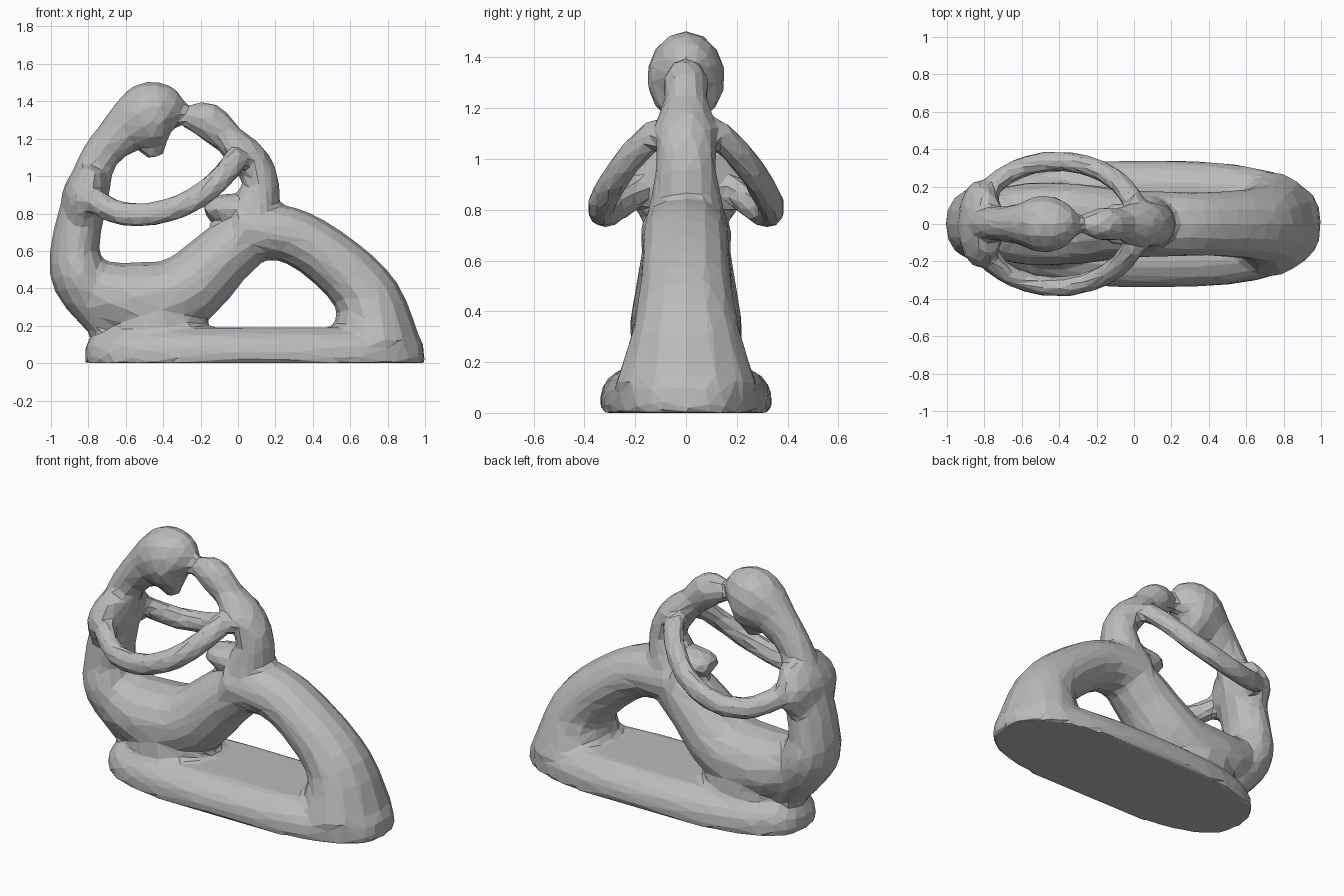
import bpy
import bmesh
from math import cos, sin, pi, tau, copysign
from mathutils import Vector

if "Cube" in bpy.data.objects:
    bpy.data.objects.remove(bpy.data.objects["Cube"])

GREY = (.5, .5, .5, 1)
stone = bpy.data.materials.new("grey stone")
stone.use_nodes = True
stone.diffuse_color = GREY
stone.node_tree.nodes["Principled BSDF"].inputs["Base Color"].default_value = GREY

parts = []


def loft(name, rings):
    """Skin a list of equal point loops and cap both ends."""
    bm = bmesh.new()
    loops = [[bm.verts.new(point) for point in ring] for ring in rings]
    for lower, upper in zip(loops, loops[1:]):
        for i in range(len(lower)):
            bm.faces.new((lower[i - 1], lower[i], upper[i], upper[i - 1]))
    bm.faces.new(loops[0])
    bm.faces.new(loops[-1])
    bmesh.ops.recalc_face_normals(bm, faces=bm.faces)
    mesh = bpy.data.meshes.new(name)
    bm.to_mesh(mesh)
    bm.free()
    mesh.materials.append(stone)
    obj = bpy.data.objects.new(name, mesh)
    bpy.context.collection.objects.link(obj)
    parts.append(obj)


def smooth_path(points, steps=4):
    """Pass a flowing curve through the points, radius included."""
    padded = [points[0]] + points + [points[-1]]
    curve = []
    for before, start, end, after in zip(padded, padded[1:], padded[2:], padded[3:]):
        for step in range(steps):
            t = step / steps
            leave, arrive = (end - before) / 2, (after - start) / 2
            bend = (end - start) * 3 - leave * 2 - arrive
            twist = (start - end) * 2 + leave + arrive
            curve.append(start + leave * t + bend * t * t + twist * t ** 3)
    return curve + [points[-1]]


def sweep(name, points, widen=1, sides=14):
    """Sweep an ellipse along points that carry their radius as w."""
    curve = smooth_path(points)
    angles = [k * tau / sides for k in range(sides)]
    rings = []
    for i, point in enumerate(curve):
        along = curve[min(i + 1, len(curve) - 1)] - curve[max(i - 1, 0)]
        along = along.xyz.normalized()
        up = along.cross(Vector((0, 1, 0))).normalized()
        side = up.cross(along) * widen
        rings.append([point.xyz + (up * cos(a) + side * sin(a)) * point.w for a in angles])
    loft(name, rings)


def limb(name, widen, *path):
    """Sweep along the middle plane; each stop is x, z and radius."""
    sweep(name, [Vector((x, 0, z, radius)) for x, z, radius in path], widen)


def soft_power(value):
    return copysign(abs(value) ** .75, value)


def slab_ring(level, sides=40):
    """One outline of the plinth, drawn in more towards the top."""
    inset = .12 * level ** 4
    angles = [k * tau / sides for k in range(sides)]
    return [(.09 + (.91 - inset) * soft_power(cos(a)),
             (.34 - inset) * soft_power(sin(a)), .19 * level) for a in angles]


# Plinth: rounded slab with soft edges
loft("plinth", [slab_ring(k / 5) for k in range(6)])

# Long stretched legs, from the waist down to the plinth
limb("legs", 1.15, (0, .7, .16), (.26, .69, .15), (.49, .56, .155), (.69, .35, .18), (.73, .1, .25))

# Lap sweeping from the waist into the broad seat
limb("lap", 1.1, (.1, .72, .15), (-.08, .57, .17), (-.31, .37, .2), (-.6, .34, .2), (-.82, .42, .15))
limb("seat", .8, (-.43, .1, .28), (-.46, .25, .28), (-.56, .4, .22))

# Tall figure: back, shoulders, head and chin
limb("back", 1.3, (-.7, .2, .1), (-.84, .44, .15), (-.87, .63, .13), (-.81, .9, .12))
limb("shoulders", 2, (-.85, .76, .09), (-.82, .9, .12), (-.77, 1.04, .08))
limb("hair", .9, (-.81, .9, .12), (-.73, 1.12, .1), (-.54, 1.3, .14))
limb("tall_head", .85, (-.68, 1.22, .09), (-.5, 1.31, .18), (-.38, 1.34, .15), (-.28, 1.31, .03))
limb("chin", .8, (-.48, 1.26, .14), (-.44, 1.1, .04))

# Small figure: head, leaning body and folded knees
limb("small_head", .9, (-.29, 1.31, .05), (-.17, 1.3, .1), (-.03, 1.18, .08))
limb("small_body", 1.2, (-.1, 1.24, .07), (.05, 1.1, .1), (.12, .96, .1), (.07, .74, .14))
limb("knees", 1.6, (.14, .84, .07), (-.1, .83, .07), (-.18, .82, .04))


# Pair of arms circling from the shoulders to the small figure
def arm_point(turn, side):
    reach = cos(turn)
    height = .81 + .1 * reach + .24 * abs(reach) ** 2.5
    return Vector((.44 * reach - .41, side * .335 * sin(turn), height, .065))


for label, side in (("left", 1), ("right", -1)):
    sweep(label + "_arm", [arm_point(pi * k / 9, side) for k in range(1, 9)], .85)

# Fuse the parts into one carved piece, then facet it
carving = parts[0]
with bpy.context.temp_override(active_object=carving, object=carving,
                               selected_objects=parts, selected_editable_objects=parts):
    bpy.ops.object.join()
carving.name = "carved_figures"
fuse = carving.modifiers.new("fuse", "REMESH")
fuse.mode = "VOXEL"
fuse.voxel_size = .02
soften = carving.modifiers.new("soften", "SMOOTH")
soften.iterations = 6
facet = carving.modifiers.new("facet", "DECIMATE")
facet.ratio = .05
